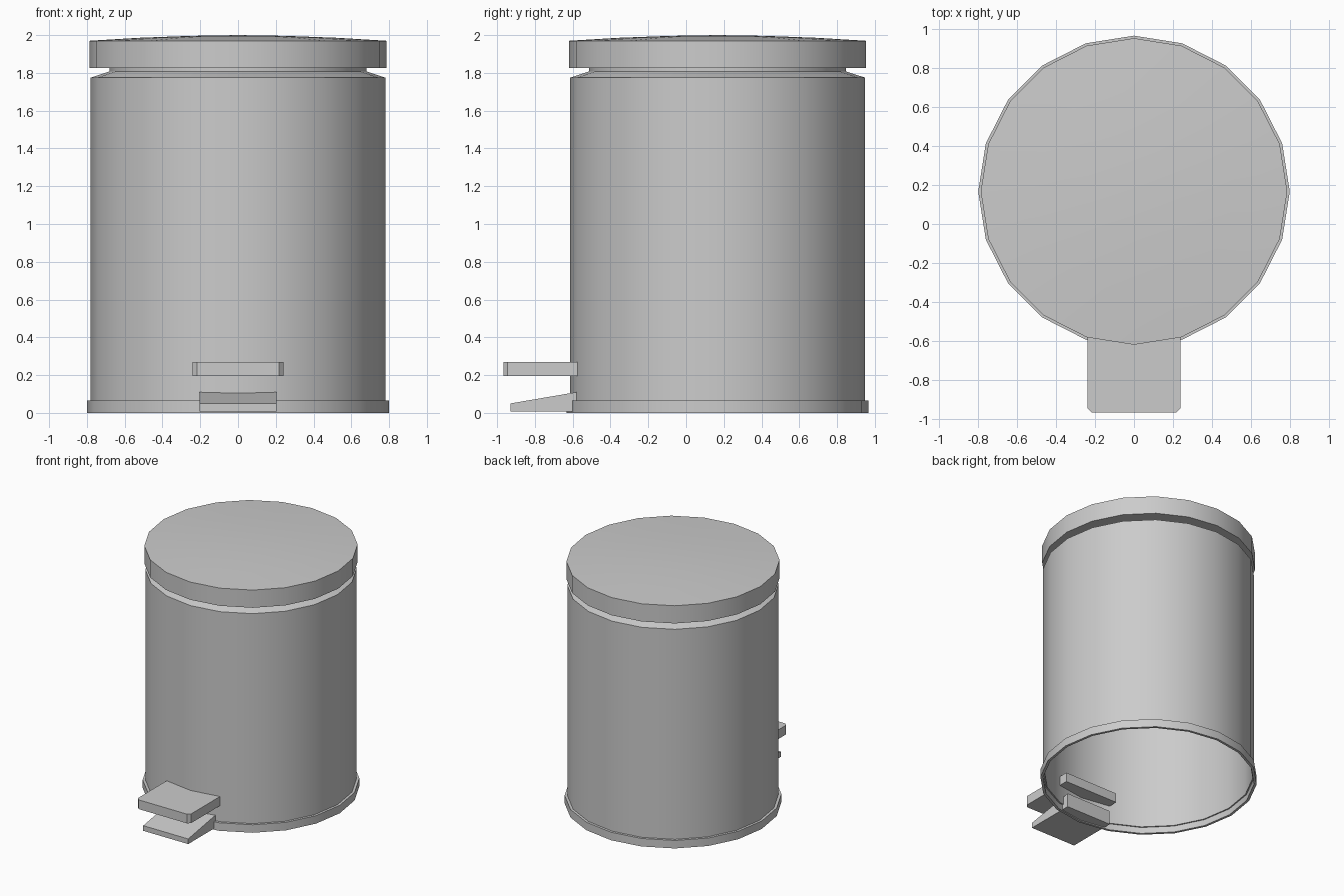
import bpy, bmesh, math

if "Cube" in bpy.data.objects:
    bpy.data.objects.remove(bpy.data.objects["Cube"])

SIDES = 20
AXIS_Y = 0.167


def finish(name, bm):
    bmesh.ops.recalc_face_normals(bm, faces=bm.faces)
    me = bpy.data.meshes.new(name)
    bm.to_mesh(me)
    bm.free()
    ob = bpy.data.objects.new(name, me)
    bpy.context.collection.objects.link(ob)
    bpy.ops.object.select_all(action='DESELECT')
    ob.select_set(True)
    bpy.context.view_layer.objects.active = ob
    bpy.ops.object.shade_smooth_by_angle(angle=math.radians(25))
    return ob


def lathe(name, profile, closed=False):
    """Turn an (r, z) profile about the bin's axis; r = 0 makes a pole."""
    bm = bmesh.new()
    rings = []
    for r, z in profile:
        if r == 0:
            rings.append([bm.verts.new((0, AXIS_Y, z))] * SIDES)
        else:
            rings.append([bm.verts.new((r * math.cos(2 * math.pi * i / SIDES),
                                        AXIS_Y + r * math.sin(2 * math.pi * i / SIDES), z))
                          for i in range(SIDES)])
    pairs = list(zip(rings, rings[1:])) + ([(rings[-1], rings[0])] if closed else [])
    for a, b in pairs:
        for i in range(SIDES):
            j = (i + 1) % SIDES
            bm.faces.new(list(dict.fromkeys((a[i], a[j], b[j], b[i]))))
    return finish(name, bm)


def extrude(name, outline, vec, axes):
    """Extrude a flat outline; axes maps an outline point to 3D."""
    bm = bmesh.new()
    a = [bm.verts.new(axes(*p)) for p in outline]
    b = [bm.verts.new([c + d for c, d in zip(axes(*p), vec)]) for p in outline]
    bm.faces.new(a)
    bm.faces.new(b)
    n = len(a)
    for i in range(n):
        bm.faces.new((a[i], a[(i + 1) % n], b[(i + 1) % n], b[i]))
    return finish(name, bm)


# Thin-walled body, open below, with sloping shoulder and neck
lathe("body", [(0.78, 0.05), (0.78, 1.775), (0.68, 1.808), (0.68, 1.83),
               (0.67, 1.83), (0.67, 1.80), (0.77, 1.767), (0.77, 0.05)], closed=True)

# Base ring
lathe("base_ring", [(0.80, 0.0), (0.80, 0.065), (0.78, 0.065), (0.78, 0.0)], closed=True)

# Shallow domed lid
lathe("lid", [(0, 1.826), (0.787, 1.826), (0.787, 1.97), (0.52, 1.986), (0.25, 1.996), (0, 2.0)])

# Foot pedal plate with clipped front corners
extrude("pedal", [(-0.24, -0.49), (-0.24, -0.945), (-0.218, -0.967),
                  (0.218, -0.967), (0.24, -0.945), (0.24, -0.49)],
        (0, 0, 0.075), lambda x, y: (x, y, 0.195))

# Wedge-shaped foot under the pedal
extrude("pedal_base", [(-0.93, 0.008), (-0.93, 0.05), (-0.52, 0.12), (-0.52, 0.008)],
        (0.405, 0, 0), lambda y, z: (-0.2025, y, z))
